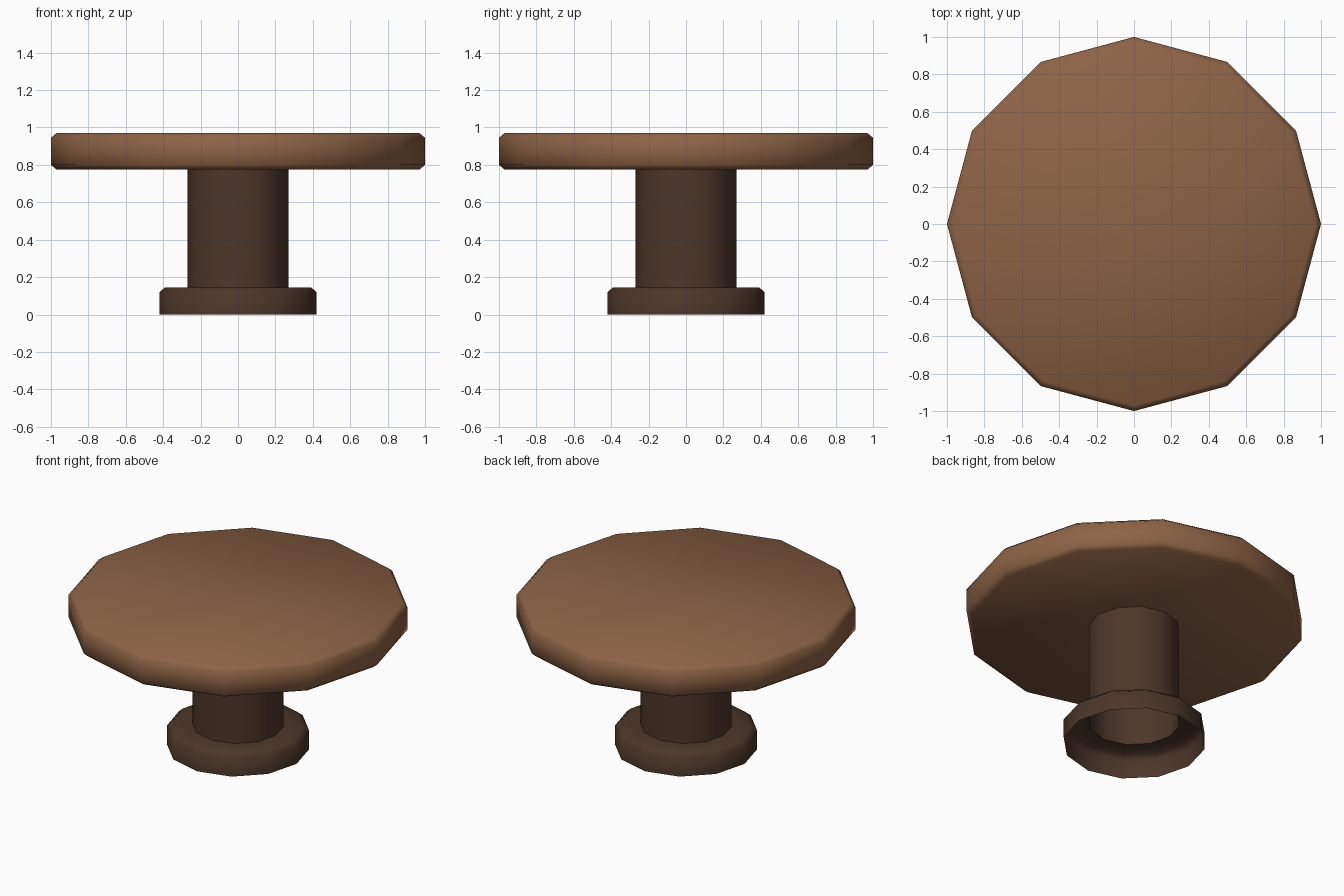
import bpy, bmesh, math

if "Cube" in bpy.data.objects:
    bpy.data.objects.remove(bpy.data.objects["Cube"])

SIDES = 12


def material(name, color):
    m = bpy.data.materials.new(name)
    m.diffuse_color = (*color, 1)
    m.use_nodes = True
    m.node_tree.nodes["Principled BSDF"].inputs["Base Color"].default_value = m.diffuse_color
    return m


def lathe(name, profile, mat, caps=False):
    """Twelve-sided revolve of (radius, z) points, optionally closed at both ends."""
    bm = bmesh.new()
    rings = [[bm.verts.new((r * math.cos(2 * math.pi * i / SIDES),
                            r * math.sin(2 * math.pi * i / SIDES), z))
              for i in range(SIDES)] for r, z in profile]
    for low, high in zip(rings, rings[1:]):
        for i in range(SIDES):
            j = (i + 1) % SIDES
            bm.faces.new((low[i], low[j], high[j], high[i]))
    if caps:
        bm.faces.new(rings[0][::-1])
        bm.faces.new(rings[-1])
    mesh = bpy.data.meshes.new(name)
    bm.to_mesh(mesh)
    bm.free()
    mesh.materials.append(mat)
    obj = bpy.data.objects.new(name, mesh)
    bpy.context.collection.objects.link(obj)
    bpy.ops.object.select_all(action='DESELECT')
    obj.select_set(True)
    bpy.context.view_layer.objects.active = obj
    bpy.ops.object.shade_smooth_by_angle(angle=math.radians(60))
    return obj


light_wood = material("light_wood", (0.27, 0.125, 0.06))
dark_wood = material("dark_wood", (0.075, 0.038, 0.022))

# Round top with chamfered rims
lathe("table_top", [(0.97, 0.775), (1, 0.80), (1, 0.945), (0.97, 0.97)],
      light_wood, caps=True)

# Hollow foot and column, open underneath
lathe("pedestal", [(0.42, 0), (0.42, 0.12), (0.39, 0.145),
                   (0.27, 0.145), (0.27, 0.775)], dark_wood)
